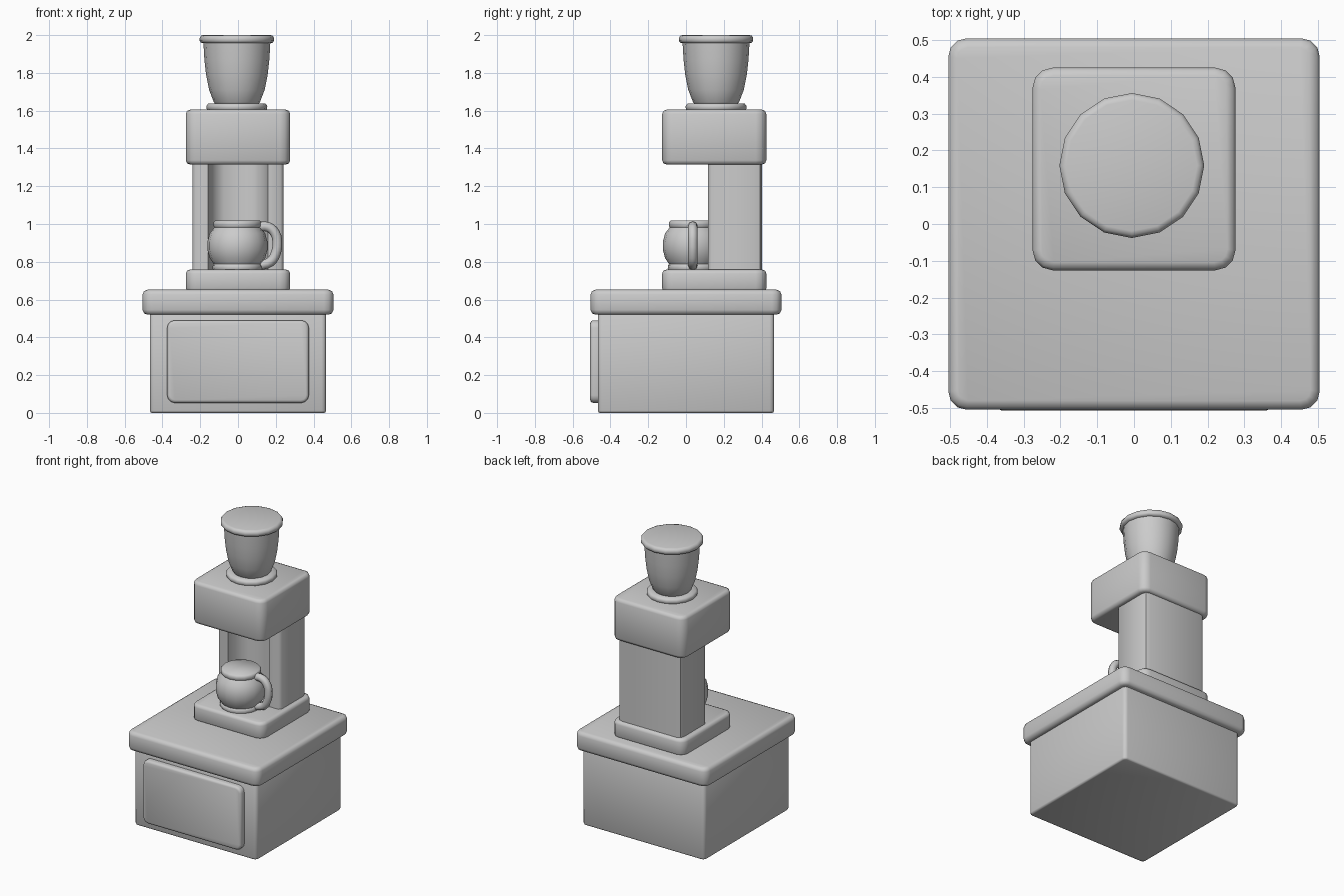
import bpy, bmesh, math

if "Cube" in bpy.data.objects:
    bpy.data.objects.remove(bpy.data.objects["Cube"])


def finish(name, bm, smooth_angle=60):
    bmesh.ops.recalc_face_normals(bm, faces=bm.faces)
    me = bpy.data.meshes.new(name)
    bm.to_mesh(me)
    bm.free()
    ob = bpy.data.objects.new(name, me)
    bpy.context.collection.objects.link(ob)
    bpy.ops.object.select_all(action='DESELECT')
    ob.select_set(True)
    bpy.context.view_layer.objects.active = ob
    bpy.ops.object.shade_smooth_by_angle(angle=math.radians(smooth_angle))
    return ob


def rounded_box(name, x, y, z, corner, edge, axis=2):
    """Box from (min, max) pairs; corner rounds edges along axis, edge rounds the rest."""
    bm = bmesh.new()
    bmesh.ops.create_cube(bm, size=1)
    for v in bm.verts:
        for i, (lo, hi) in enumerate((x, y, z)):
            v.co[i] = hi if v.co[i] > 0 else lo

    def along(e):
        d = (e.verts[1].co - e.verts[0].co).normalized()
        return abs(d[axis]) > 0.99

    bmesh.ops.bevel(bm, geom=[e for e in bm.edges if along(e)], offset=corner,
                    segments=3, profile=0.5, affect='EDGES')
    bmesh.ops.bevel(bm, geom=[e for e in bm.edges if not along(e)], offset=edge,
                    segments=2, profile=0.5, affect='EDGES')
    return finish(name, bm)


def lathe(name, profile, cx, cy, sides=16):
    """Closed solid of revolution from (radius, z) pairs."""
    bm = bmesh.new()
    rings = [[bm.verts.new((cx + r * math.cos(2 * math.pi * i / sides),
                            cy + r * math.sin(2 * math.pi * i / sides), z))
              for i in range(sides)] for r, z in profile]
    for a, b in zip(rings, rings[1:]):
        for i in range(sides):
            j = (i + 1) % sides
            bm.faces.new((a[i], a[j], b[j], b[i]))
    bm.faces.new(rings[0])
    bm.faces.new(rings[-1])
    return finish(name, bm)


# Cabinet with worktop and drawer front
rounded_box("cabinet", (-0.467, 0.467), (-0.467, 0.467), (0, 0.54), 0.025, 0.012)
rounded_box("worktop", (-0.505, 0.505), (-0.505, 0.505), (0.52, 0.652), 0.05, 0.025)
rounded_box("drawer_front", (-0.375, 0.375), (-0.507, -0.44), (0.053, 0.49), 0.04, 0.015, axis=1)

# Coffee machine base and head
rounded_box("machine_base", (-0.276, 0.276), (-0.126, 0.425), (0.64, 0.758), 0.055, 0.02)
rounded_box("machine_head", (-0.276, 0.276), (-0.126, 0.425), (1.315, 1.605), 0.055, 0.022)

# Column with a curved recess behind the cup
half = [(0.0, 0.255), (0.075, 0.25), (0.115, 0.225), (0.145, 0.18), (0.158, 0.117),
        (0.225, 0.117), (0.241, 0.135), (0.241, 0.365), (0.232, 0.392), (0.205, 0.402)]
outline = half + [(-x, y) for x, y in reversed(half[1:])]
bm = bmesh.new()
face = bm.faces.new([bm.verts.new((x, y, 0.74)) for x, y in outline])
out = bmesh.ops.extrude_face_region(bm, geom=[face], use_keep_orig=True)
for v in out["geom"]:
    if isinstance(v, bmesh.types.BMVert):
        v.co.z = 1.33
finish("column", bm, 50)

# Bean hopper: collar and bowl with a rim
lathe("hopper_collar", [(0.15, 1.595), (0.16, 1.61), (0.161, 1.625), (0.152, 1.637), (0.11, 1.638)],
      -0.006, 0.159)
lathe("hopper", [(0.11, 1.63), (0.122, 1.645), (0.147, 1.71), (0.163, 1.79), (0.172, 1.87),
                 (0.177, 1.957), (0.19, 1.96), (0.197, 1.97), (0.197, 1.985), (0.189, 1.997),
                 (0.178, 2.0)], -0.006, 0.159)

# Cup with foot and rim
lathe("cup", [(0.125, 0.75), (0.133, 0.765), (0.13, 0.782), (0.125, 0.787), (0.147, 0.82),
              (0.159, 0.865), (0.159, 0.905), (0.147, 0.95), (0.122, 0.982), (0.127, 0.99),
              (0.127, 1.008), (0.118, 1.018)], -0.003, 0.036)

# Cup handle: tube swept along a curve
path = [(0.105, 0.985), (0.16, 0.984), (0.197, 0.95), (0.208, 0.9),
        (0.2, 0.845), (0.172, 0.8), (0.12, 0.782)]
cu = bpy.data.curves.new("cup_handle", 'CURVE')
cu.dimensions = '3D'
cu.bevel_depth = 0.026
cu.bevel_resolution = 2
cu.resolution_u = 3
cu.use_fill_caps = True
sp = cu.splines.new('BEZIER')
sp.bezier_points.add(len(path) - 1)
for p, (x, z) in zip(sp.bezier_points, path):
    p.co = (x, 0.036, z)
    p.handle_left_type = p.handle_right_type = 'AUTO'
handle = bpy.data.objects.new("cup_handle", cu)
bpy.context.collection.objects.link(handle)
bpy.ops.object.select_all(action='DESELECT')
handle.select_set(True)
bpy.context.view_layer.objects.active = handle
bpy.ops.object.convert(target='MESH')
bpy.ops.object.shade_smooth_by_angle(angle=math.radians(60))
